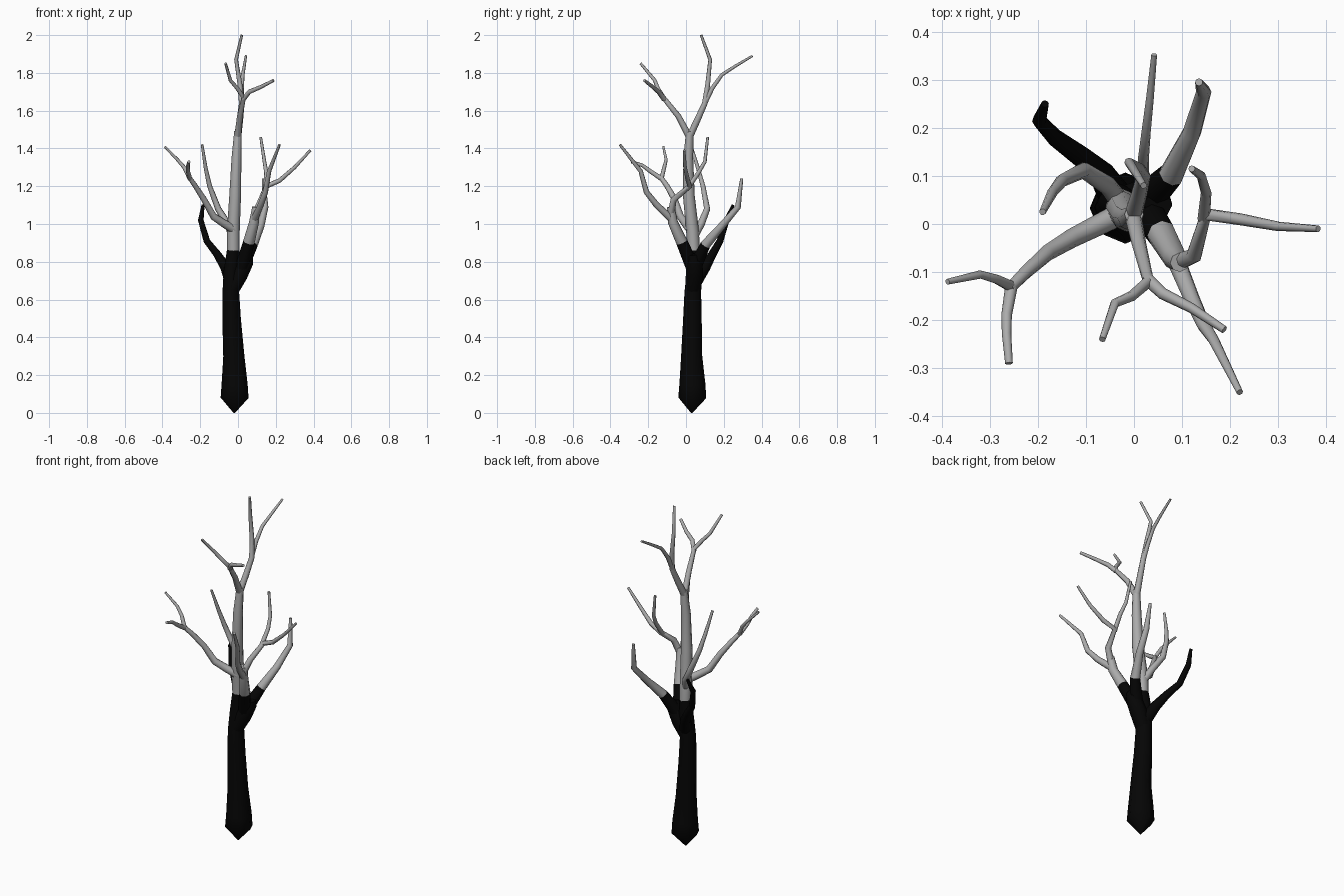
import bpy
import bmesh
import math
from mathutils import Vector

cube = bpy.data.objects.get("Cube")
if cube:
    bpy.data.objects.remove(cube, do_unlink=True)


def make_material(name, value):
    mat = bpy.data.materials.new(name)
    mat.use_nodes = True
    colour = (value, value, value, 1)
    mat.diffuse_color = colour
    mat.node_tree.nodes["Principled BSDF"].inputs["Base Color"].default_value = colour
    return mat


DARK_BARK = make_material("dark bark", .0015)
GREY_BARK = make_material("grey bark", .41)
BARK_LINE = .885   # height where the bark changes from dark to grey
SIDES = 8


def limb(name, points, radii, all_dark=False):
    """Loft a tapering tube along a path. Two radii are spread along its length."""
    points = [Vector(p) for p in points]
    count = len(points)
    if len(radii) != count:
        first, last = radii[0], radii[-1]
        lengths = [0]
        for a, b in zip(points, points[1:]):
            lengths.append(lengths[-1] + (b - a).length)
        radii = [first + (last - first) * d / lengths[-1] for d in lengths]

    bm = bmesh.new()
    rings = []
    side = Vector((1, 0, 0))
    for i, point in enumerate(points):
        # the ring lies across the mean of the incoming and outgoing directions
        tangent = Vector()
        if i > 0:
            tangent += (point - points[i - 1]).normalized()
        if i < count - 1:
            tangent += (points[i + 1] - point).normalized()
        tangent.normalize()
        side = (side - tangent * side.dot(tangent)).normalized()
        across = tangent.cross(side)
        ring = []
        for k in range(SIDES):
            angle = math.tau * k / SIDES
            offset = side * math.cos(angle) + across * math.sin(angle)
            ring.append(bm.verts.new(point + offset * radii[i]))
        rings.append(ring)
    for low, high in zip(rings, rings[1:]):
        for k in range(SIDES):
            n = (k + 1) % SIDES
            bm.faces.new((low[k], low[n], high[n], high[k]))
    bm.faces.new(rings[0][::-1])
    bm.faces.new(rings[-1])

    # bark colour by height
    for face in bm.faces:
        above = face.calc_center_median().z > BARK_LINE
        face.material_index = int(above and not all_dark)

    mesh = bpy.data.meshes.new(name)
    bm.to_mesh(mesh)
    bm.free()
    mesh.materials.append(DARK_BARK)
    mesh.materials.append(GREY_BARK)
    obj = bpy.data.objects.new(name, mesh)
    bpy.context.collection.objects.link(obj)
    bpy.ops.object.select_all(action="DESELECT")
    obj.select_set(True)
    bpy.context.view_layer.objects.active = obj
    bpy.ops.object.shade_smooth_by_angle(angle=math.radians(50))


# Trunk, pointed at the foot, and the central leader above it
limb("trunk",
     [(-.02, .03, 0), (-.018, .033, .08), (-.018, .034, .15), (-.022, .03, .3),
      (-.034, .034, .5), (-.038, .036, .64), (-.035, .045, .75), (-.025, .04, .87)],
     [.004, .074, .069, .056, .049, .044, .041, .032])
limb("leader",
     [(-.025, .04, .86), (-.025, .035, .96), (-.015, .015, 1.15),
      (-.008, .012, 1.35), (0, .02, 1.49)], [.033, .034, .031, .026, .02])

# Dark limb on the back right, dark to its tip
limb("back_right_limb",
     [(-.035, .05, .7), (-.065, .1, .77), (-.11, .14, .84), (-.165, .18, .91),
      (-.197, .215, 1.02), (-.185, .25, 1.1)],
     [.038, .029, .022, .018, .015, .008], all_dark=True)

# Left fork, dividing into a back limb and a front limb
limb("left_fork", [(-.035, .035, .65), (.005, .045, .73), (.04, .045, .8), (.05, .04, .84)],
     [.04, .046, .042, .03])
limb("back_left_limb",
     [(.02, .045, .77), (.078, .103, .89), (.12, .19, .99),
      (.145, .275, 1.09), (.135, .295, 1.24)], [.037, .027, .02, .016, .008])
limb("front_left_limb",
     [(.02, .035, .77), (.058, -.022, .905), (.085, -.07, 1.01),
      (.095, -.08, 1.09)], [.036, .031, .026, .02])
limb("front_left_bough",
     [(.085, -.07, 1.02), (.12, -.155, 1.1), (.145, -.21, 1.17),
      (.165, -.24, 1.28), (.22, -.35, 1.42)], [.02, .007])
limb("side_left_bough",
     [(.09, -.08, 1.05), (.125, -.065, 1.13), (.15, .02, 1.2), (.22, .01, 1.23),
      (.3, -.005, 1.3), (.383, -.01, 1.39)], [.019, .007])
limb("side_left_twig",
     [(.145, .01, 1.19), (.15, .065, 1.27), (.14, .1, 1.33), (.12, .115, 1.46)], [.013, .007])

# Right boughs growing from the leader
limb("front_right_bough",
     [(-.02, .025, .97), (-.07, 0, 1.0), (-.13, -.03, 1.04), (-.18, -.06, 1.13),
      (-.225, -.1, 1.2), (-.26, -.135, 1.25)], [.024, .012])
limb("outer_right_twig",
     [(-.255, -.13, 1.24), (-.285, -.115, 1.3), (-.32, -.105, 1.34), (-.388, -.12, 1.41)],
     [.012, .006])
limb("inner_right_twig",
     [(-.255, -.13, 1.24), (-.265, -.19, 1.28), (-.265, -.23, 1.31), (-.26, -.29, 1.33)],
     [.013, .008])
limb("rear_right_bough",
     [(-.025, .04, .93), (-.055, .08, 1.0), (-.105, .112, 1.08), (-.15, .09, 1.2),
      (-.17, .065, 1.29), (-.19, .025, 1.42)], [.022, .007])

# Crown: the leader divides into a rear and a front bough
limb("rear_crown_bough",
     [(-.002, .018, 1.46), (.01, .06, 1.55), (.02, .1, 1.64), (.01, .115, 1.74),
      (-.01, .128, 1.87), (.02, .08, 2)], [.019, .007])
limb("rear_crown_twig",
     [(.018, .1, 1.64), (.02, .14, 1.72), (.025, .19, 1.79), (.033, .26, 1.835),
      (.042, .352, 1.89)], [.013, .006])
limb("front_crown_bough",
     [(-.002, .018, 1.46), (.01, -.04, 1.57), (.03, -.12, 1.67), (-.005, -.15, 1.72),
      (-.04, -.165, 1.76), (-.066, -.24, 1.85)], [.018, .007])
limb("front_crown_twig",
     [(.028, -.115, 1.66), (.06, -.145, 1.7), (.12, -.175, 1.725), (.188, -.22, 1.76)],
     [.014, .008])
